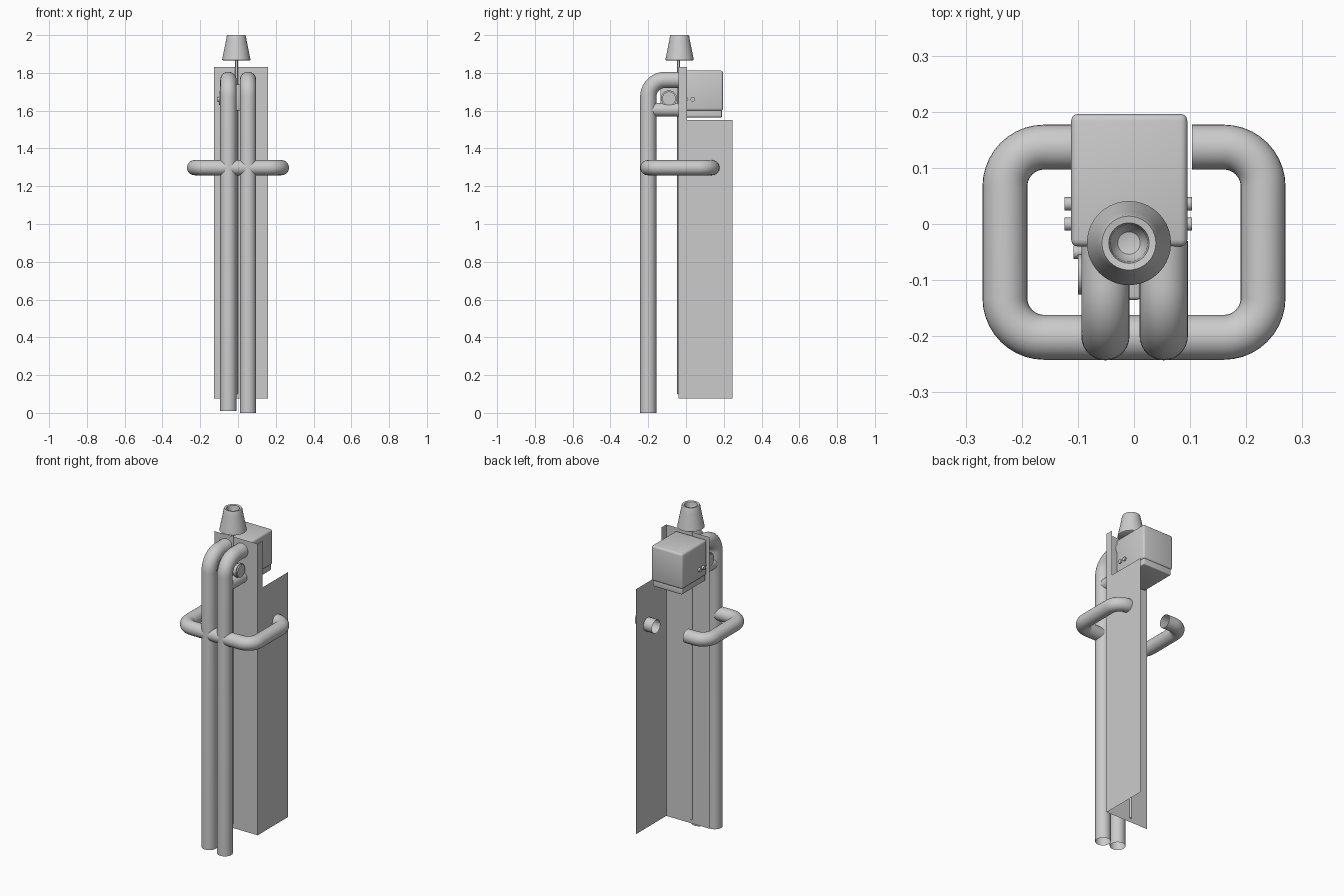
import bpy, bmesh, math
from mathutils import Vector

if "Cube" in bpy.data.objects:
    bpy.data.objects.remove(bpy.data.objects["Cube"])


def finish(name, bm, smooth=True):
    bmesh.ops.recalc_face_normals(bm, faces=bm.faces)
    me = bpy.data.meshes.new(name)
    bm.to_mesh(me)
    bm.free()
    ob = bpy.data.objects.new(name, me)
    bpy.context.collection.objects.link(ob)
    if smooth:
        bpy.ops.object.select_all(action='DESELECT')
        ob.select_set(True)
        bpy.context.view_layer.objects.active = ob
        bpy.ops.object.shade_smooth_by_angle(angle=math.radians(35))
    return ob


def fillet(points, radius, steps=10):
    """Round the inner corners of a polyline of right angles."""
    pts = [Vector(p) for p in points]
    out = [pts[0]]
    for a, p, b in zip(pts, pts[1:], pts[2:]):
        u, v = (a - p).normalized(), (b - p).normalized()
        c = p + (u + v) * radius
        for i in range(steps + 1):
            t = i / steps * math.pi / 2
            out.append(c - v * radius * math.cos(t) - u * radius * math.sin(t))
    return out + [pts[-1]]


def tube(name, points, r, bend=0.065, sides=28):
    """Open-ended swept pipe."""
    path = fillet(points, bend)
    bm = bmesh.new()
    rings = []
    for i, p in enumerate(path):
        t = (path[min(i + 1, len(path) - 1)] - path[max(i - 1, 0)]).normalized()
        # every path is planar: its normal is a stable side vector
        n = Vector((0, 0, 1)) if abs(t.z) < 1e-4 and name == "handle" else Vector((1, 0, 0))
        m = t.cross(n)
        rings.append([bm.verts.new(p + (n * math.cos(a) + m * math.sin(a)) * r)
                      for a in (k * math.tau / sides for k in range(sides))])
    for a, b in zip(rings, rings[1:]):
        for k in range(sides):
            j = (k + 1) % sides
            bm.faces.new((a[k], a[j], b[j], b[k]))
    return finish(name, bm)


def lathe(name, profile, loc, axis='Z', sides=40):
    bm = bmesh.new()
    vs = [bm.verts.new((r, 0, h)) for r, h in profile]
    es = [bm.edges.new(e) for e in zip(vs, vs[1:])]
    bmesh.ops.spin(bm, geom=vs + es, axis=(0, 0, 1), cent=(0, 0, 0),
                   angle=math.tau, steps=sides)
    bmesh.ops.remove_doubles(bm, verts=bm.verts, dist=1e-5)
    ob = finish(name, bm)
    ob.location = loc
    if axis == 'X':
        ob.rotation_euler = (0, math.pi / 2, 0)
    return ob


def cyl(name, r, h0, h1, loc, axis='Z', sides=20):
    return lathe(name, [(0, h0), (r, h0), (r, h1), (0, h1)], loc, axis, sides)


def box(name, lo, hi, bevel=0.0):
    bm = bmesh.new()
    bmesh.ops.create_cube(bm, size=1)
    for v in bm.verts:
        v.co = [(a + b) / 2 + c * (b - a) for a, b, c in zip(lo, hi, v.co)]
    if bevel:
        bmesh.ops.bevel(bm, geom=bm.edges[:], offset=bevel, segments=3,
                        profile=0.5, affect='EDGES')
    return finish(name, bm)


# thin sheet panel with a folded side flange, notched at the top
bm = bmesh.new()
L, R, Y = -0.127, 0.16, -0.041
flange = [(Y, 0.075), (0.245, 0.075), (0.245, 1.55), (0.005, 1.55), (0.005, 1.83), (Y, 1.83)]
bm.faces.new([bm.verts.new((x, Y, z)) for x, z in
              ((L, 0.075), (R, 0.075), (R, 1.83), (L, 1.83))])
bm.faces.new([bm.verts.new((R, y, z)) for y, z in flange])
bmesh.ops.remove_doubles(bm, verts=bm.verts, dist=1e-5)
finish("back_panel", bm, smooth=False)

# thin rod running down the panel and carrying the top cap
cyl("center_rod", 0.007, 0.1, 1.875, (-0.008, -0.04, 0), sides=12)

# flared cap with a hollow top
lathe("top_cap", [(0, 1.865), (0.068, 1.865), (0.075, 1.869), (0.072, 1.885),
                  (0.063, 1.93), (0.056, 1.965), (0.051, 1.993), (0.048, 2.0),
                  (0.036, 1.998), (0.033, 1.985), (0.031, 1.96), (0.02, 1.945), (0, 1.94)],
      (-0.009, -0.034, 0))

# twin uprights bending back into the panel, with lower branches
for side, x, z0 in (("left", -0.051, 0.01), ("right", 0.053, 0.0)):
    tube(side + "_upright_pipe", [(x, -0.2, z0), (x, -0.2, 1.763), (x, -0.03, 1.763)], 0.043, 0.09)
    tube(side + "_branch_pipe", [(x, -0.19, 1.605), (x, -0.03, 1.605)], 0.036)

# wrap-around handle
tube("handle", [(0.103, 0.137, 1.298), (0.23, 0.137, 1.298), (0.23, -0.202, 1.298),
                (-0.23, -0.202, 1.298), (-0.23, 0.137, 1.298), (-0.103, 0.137, 1.298)],
     0.04, 0.07)

# valve assembly between the pipes and the panel
cyl("valve_body", 0.036, -0.1, 0.085, (0, -0.09, 1.665), 'X', 28)
for i, x in enumerate((-0.085, -0.05, -0.01, 0.03, 0.07)):
    cyl(f"valve_ring_{i}", 0.042, x - 0.007, x + 0.007, (0, -0.09, 1.665), 'X', 28)
box("valve_block", (-0.03, -0.135, 1.6), (0.012, -0.042, 1.74), 0.006)
cyl("valve_pin", 0.012, -0.108, -0.09, (0, -0.05, 1.66), 'X', 12)

# motor housing with a slightly inset bottom lid
box("housing", (-0.112, -0.04, 1.6), (0.095, 0.196, 1.812), 0.012)
box("housing_lid", (-0.105, -0.035, 1.565), (0.088, 0.19, 1.605), 0.005)

# paired bolts on both housing sides
for side, x0, x1 in (("left", -0.124, -0.1), ("right", 0.085, 0.103)):
    for i, y in enumerate((0.0, 0.036)):
        cyl(f"{side}_bolt_{i}", 0.012, x0, x1, (0, y, 1.66), 'X', 16)
